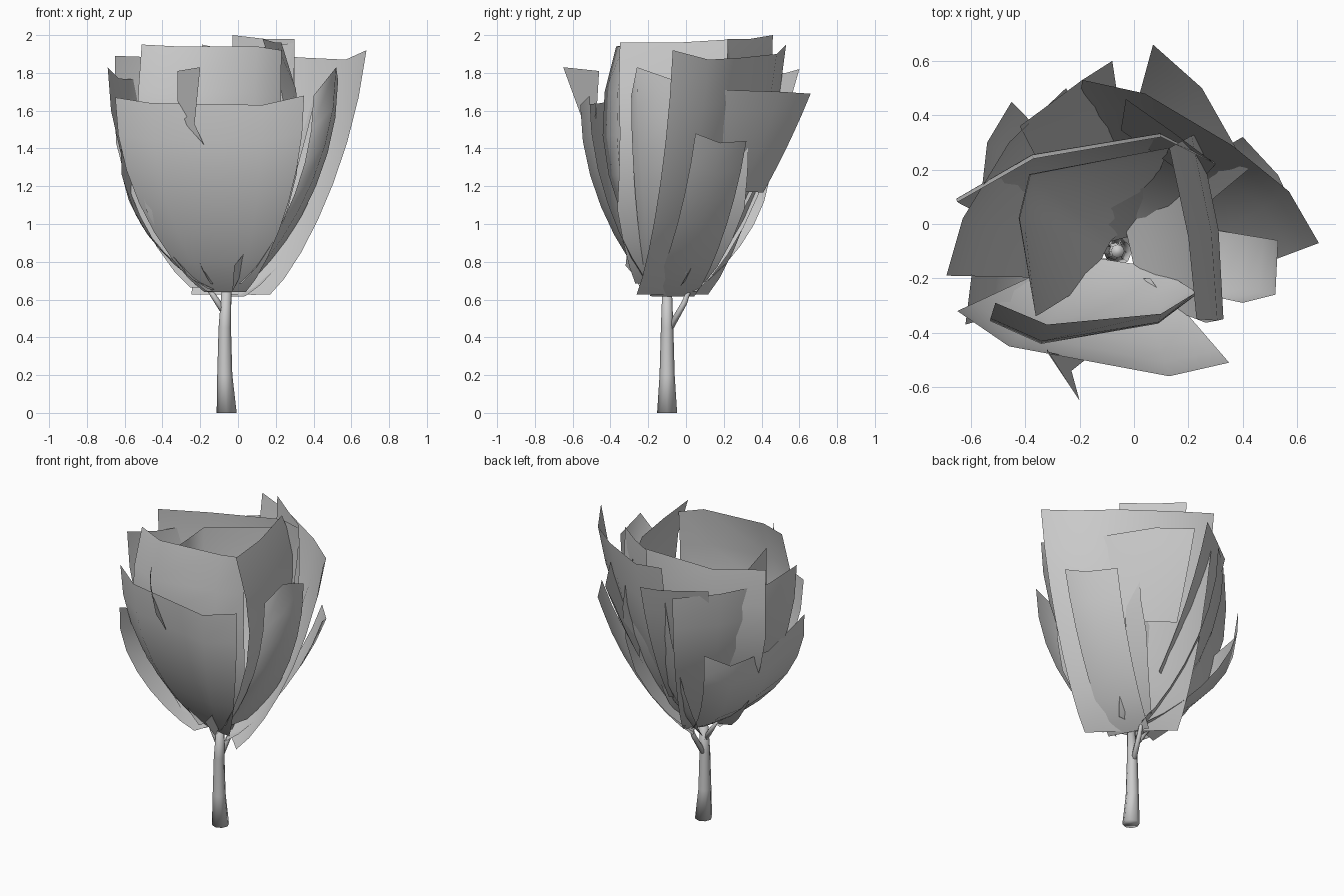
import bpy, bmesh, math
from mathutils import Vector

if "Cube" in bpy.data.objects:
    bpy.data.objects.remove(bpy.data.objects["Cube"], do_unlink=True)

grey = bpy.data.materials.new("plain_grey")
grey.use_nodes = True
grey.diffuse_color = (0.6, 0.6, 0.6, 1)
grey.node_tree.nodes["Principled BSDF"].inputs["Base Color"].default_value = grey.diffuse_color

AXIS = Vector((-0.06, -0.1))
ROWS = 8


def finish(name, bm):
    """Turn a bmesh into a smooth-shaded grey object."""
    mesh = bpy.data.meshes.new(name)
    for face in bm.faces:
        face.smooth = True
    bm.to_mesh(mesh)
    bm.free()
    mesh.materials.append(grey)
    obj = bpy.data.objects.new(name, mesh)
    bpy.context.scene.collection.objects.link(obj)
    return obj


def skin_rows(bm, rows, closed=False):
    """Join neighbouring rows of vertices with quads."""
    for low, high in zip(rows, rows[1:]):
        count = len(low)
        for i in range(count if closed else count - 1):
            j = (i + 1) % count
            bm.faces.new((low[i], low[j], high[j], high[i]))


def petal(name, rim, foot=0.62, start=0.02, bend=math.pi / 2, width=0.3, spread=1.0):
    """Curved sheet: its rim shrinks towards the stem along a sine profile.
    A bend beyond a quarter turn makes the rim lean back inward.
    Width is the share of the rim's breadth kept at the foot."""
    bm = bmesh.new()
    rim = [Vector(p) for p in rim]
    offsets = [p.xy - AXIS for p in rim]
    out = sum(offsets, Vector((0, 0))).normalized()
    rows = []
    for r in range(ROWS):
        h = start + (1 - start) * (r / (ROWS - 1)) ** 1.4
        s = (math.sin(h * bend) / math.sin(bend)) ** 0.7
        breadth = width + (1 - width) * min(s, spread)
        row = []
        for p, d in zip(rim, offsets):
            depth = out * d.dot(out)
            xy = AXIS + depth * s + (d - depth) * breadth
            row.append(bm.verts.new((xy.x, xy.y, foot + (p.z - foot) * h)))
        rows.append(row)
    skin_rows(bm, rows)
    return finish(name, bm)


def flat_scrap(name, outline):
    """Single torn piece of sheet."""
    bm = bmesh.new()
    bm.faces.new([bm.verts.new(p) for p in outline])
    return finish(name, bm)


def tube(name, points, radii, sides=8):
    """Tapered tube with closed ends."""
    bm = bmesh.new()
    rows = []
    for i, (p, radius) in enumerate(zip(points, radii)):
        ahead = Vector(points[min(i + 1, len(points) - 1)])
        behind = Vector(points[max(i - 1, 0)])
        turn = Vector((0, 0, 1)).rotation_difference(ahead - behind)
        if p[2] == 0:
            turn.identity()
        ring = []
        for k in range(sides):
            a = math.tau * k / sides
            spoke = Vector((math.cos(a), math.sin(a), 0)) * radius
            ring.append(bm.verts.new(Vector(p) + turn @ spoke))
        rows.append(ring)
    skin_rows(bm, rows, closed=True)
    bm.faces.new(rows[0][::-1])
    bm.faces.new(rows[-1])
    return finish(name, bm)


# Stem and the twigs that carry the petals
tube("stem", [(-.06, -.1, 0), (-.07, -.1, .2), (-.07, -.1, .45), (-.06, -.1, .67)],
     [.053, .04, .033, .025])
tube("back_twig", [(-.07, -.09, .44), (-.05, -.01, .58), (-.04, .04, .71)], [.018, .015, .008])
tube("right_twig", [(-.07, -.1, .53), (-.13, -.09, .62), (-.18, -.08, .69)], [.018, .015, .008])

# Inner cup, leaning in at the rim
petal("inner_front_petal",
      [(-.51, -.29, 1.95), (-.32, -.37, 1.94), (.1, -.33, 1.94), (.23, -.25, 1.92)],
      foot=.66, bend=2.3)
petal("inner_left_petal",
      [(.23, -.35, 1.96), (.2, -.05, 1.96), (.13, .28, 1.98)],
      foot=.66, bend=2.5, width=.5, spread=1.15)
petal("inner_back_petal",
      [(.3, .22, 1.96), (.1, .32, 1.93), (-.37, .24, 1.88), (-.65, .08, 1.89)],
      foot=.64, bend=1.9)
petal("inner_right_petal",
      [(.13, .28, 1.9), (-.38, .18, 1.8), (-.42, .02, 1.75), (-.36, -.34, 1.8)],
      foot=.66, bend=1.8)
petal("inner_rim_petal",
      [(.3, .22, 1.98), (.14, .34, 1.98), (-.03, .46, 2.0)], start=.5)

# Broad outer petals
petal("front_petal",
      [(-.65, -.32, 1.67), (-.46, -.45, 1.64), (.13, -.56, 1.63), (.35, -.51, 1.68)], width=.15)
petal("back_left_petal",
      [(.68, -.07, 1.92), (.57, .12, 1.87), (.36, .29, 1.88), (.04, .48, 1.9), (-.19, .53, 1.95)],
      foot=.6, bend=1.25, width=.5)
petal("right_petal",
      [(-.25, .5, 1.75), (-.46, .3, 1.76), (-.63, .02, 1.77), (-.69, -.19, 1.83)])
petal("back_petal",
      [(-.08, .6, 1.82), (-.19, .53, 1.8), (-.42, .36, 1.79)], start=.25, bend=1.0, width=.5)

# Lower and narrower petals
petal("low_left_petal",
      [(.59, .05, 1.48), (.53, .18, 1.43), (.4, .32, 1.44)], foot=.6, bend=1.0, width=.8)
petal("low_right_petal",
      [(-.45, .45, 1.4), (-.54, .3, 1.3), (-.58, -.05, 1.28), (-.62, -.37, 1.41)],
      foot=.64, bend=1.7)
petal("narrow_left_petal",
      [(.4, -.29, 1.68), (.52, -.26, 1.83), (.53, -.06, 1.76)], start=.1, width=.9)
petal("hanging_back_petal",
      [(.42, .2, 1.71), (.25, .5, 1.7), (.07, .66, 1.69)], foot=.6, start=.52, bend=.6)

# Torn scraps on the front
flat_scrap("front_sliver",
           [(-.32, -.46, 1.81), (-.32, -.47, 1.65), (-.27, -.48, 1.52),
            (-.18, -.5, 1.42), (-.23, -.54, 1.53), (-.2, -.65, 1.83)])
flat_scrap("foot_flap",
           [(.13, -.3, .96), (-.02, -.32, .78), (-.03, -.2, .64), (.06, -.2, .82)])
